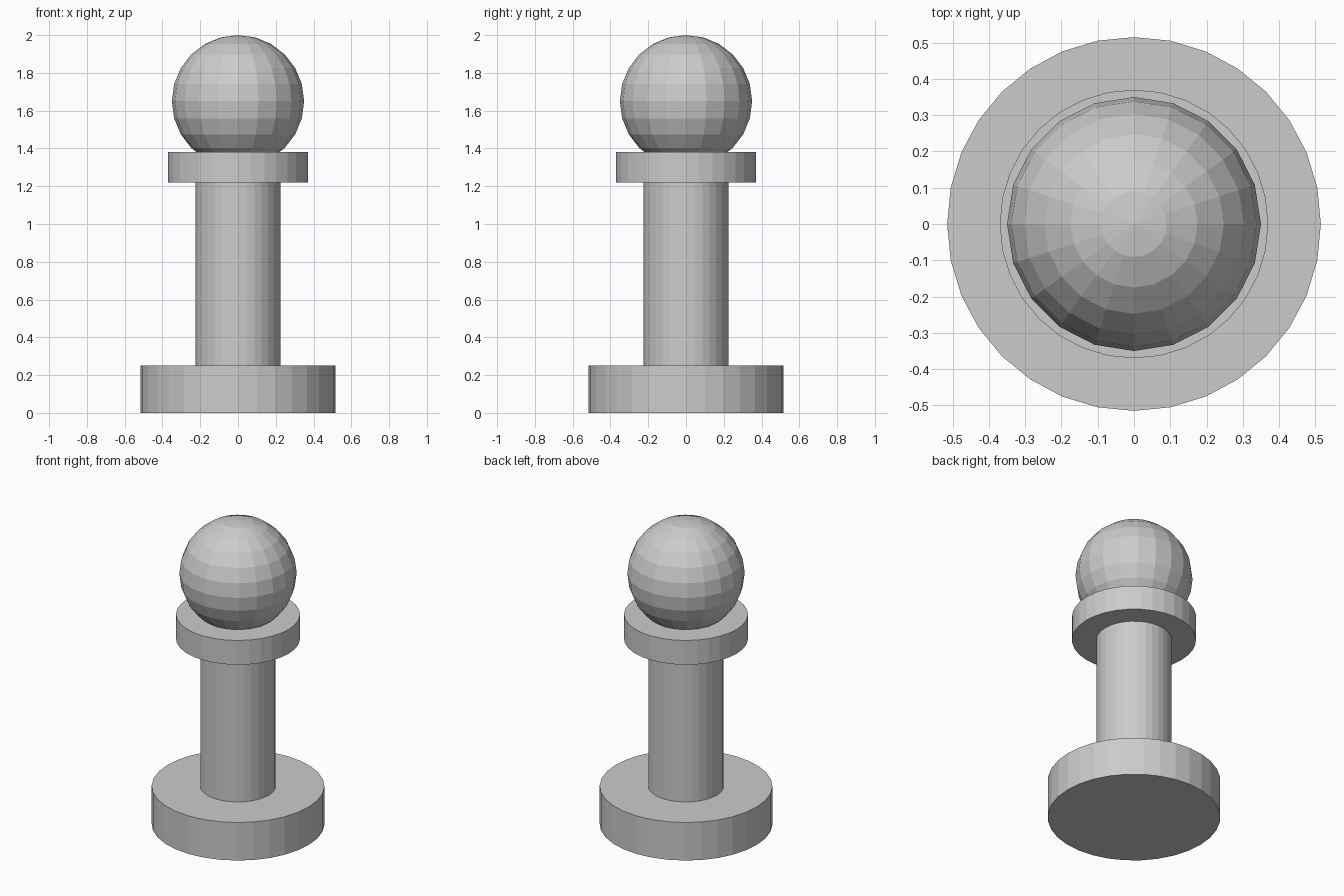
import bpy

cube = bpy.data.objects.get("Cube")
if cube:
    bpy.data.objects.remove(cube, do_unlink=True)

# Single plain grey
grey = bpy.data.materials.new("plain grey")
grey.use_nodes = True
colour = (0.6, 0.6, 0.6, 1)
grey.diffuse_color = colour
grey.node_tree.nodes["Principled BSDF"].inputs["Base Color"].default_value = colour


def finish(name):
    obj = bpy.context.object
    obj.name = name
    obj.data.materials.append(grey)
    bpy.ops.object.shade_flat()


def disc(name, radius, bottom, top):
    bpy.ops.mesh.primitive_cylinder_add(
        vertices=32, radius=radius, depth=top - bottom,
        location=(0, 0, (bottom + top) / 2))
    finish(name)


# Stacked round parts, from the floor up
disc("base", 0.515, 0, 0.25)
disc("column", 0.225, 0.25, 1.22)
disc("collar", 0.37, 1.22, 1.38)

# Faceted ball sunk into the collar
bpy.ops.mesh.primitive_uv_sphere_add(
    segments=20, ring_count=12, radius=0.35, location=(0, 0, 1.65))
finish("ball")
